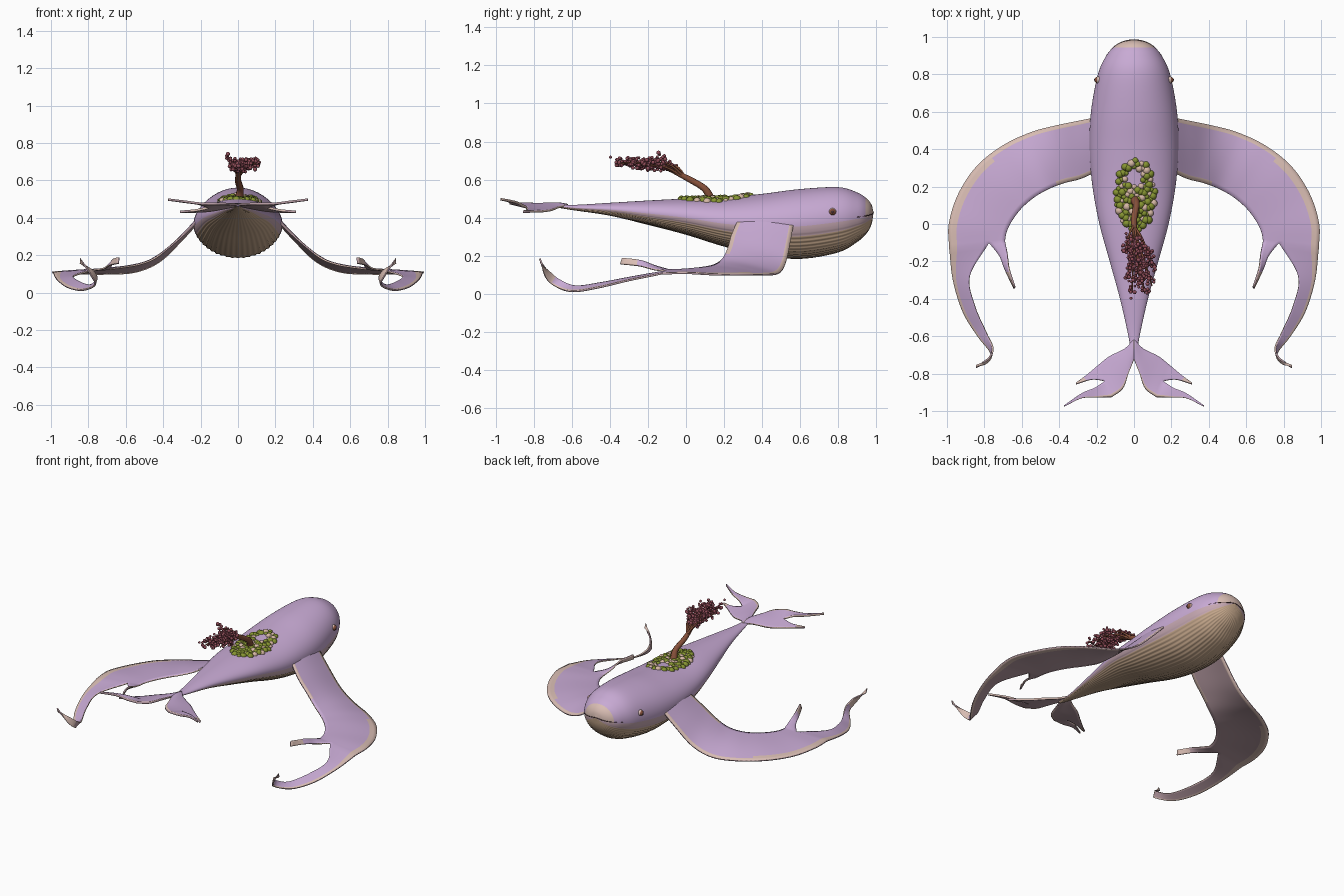
import bpy, bmesh, math, random
from mathutils import Vector, Matrix

random.seed(4)
if "Cube" in bpy.data.objects:
    bpy.data.objects.remove(bpy.data.objects["Cube"])


def material(name, r, g, b):
    lin = [((c / 255 + 0.055) / 1.055) ** 2.4 for c in (r, g, b)]
    m = bpy.data.materials.new(name)
    m.use_nodes = True
    m.diffuse_color = (*lin, 1)
    m.node_tree.nodes["Principled BSDF"].inputs["Base Color"].default_value = (*lin, 1)
    return m


LILAC = material("lilac skin", 200, 170, 212)
BLEND = material("mauve transition", 198, 168, 178)
TAN = material("tan belly", 198, 168, 140)
PALE = material("pale rim", 218, 190, 180)
UNDER = material("fin underside", 184, 156, 164)
GREEN = material("moss green", 134, 148, 50)
CREAM = material("cream blossom", 214, 184, 165)
BARK = material("bark brown", 134, 80, 58)
LEAF = material("dark red foliage", 146, 78, 90)
DARK = material("dark mouth", 70, 48, 52)


def finish(name, bm, mats, angle=50):
    me = bpy.data.meshes.new(name)
    bm.to_mesh(me)
    bm.free()
    for m in mats:
        me.materials.append(m)
    ob = bpy.data.objects.new(name, me)
    bpy.context.collection.objects.link(ob)
    bpy.ops.object.select_all(action='DESELECT')
    ob.select_set(True)
    bpy.context.view_layer.objects.active = ob
    bpy.ops.object.shade_smooth_by_angle(angle=math.radians(angle))
    return ob


def spline(pts, steps):
    """Catmull-Rom curve through tuples of any length."""
    p = [Vector(q) for q in pts]
    p = [2 * p[0] - p[1]] + p + [2 * p[-1] - p[-2]]
    out = []
    for a, b, c, d in zip(p, p[1:], p[2:], p[3:]):
        for s in range(steps):
            t = s / steps
            out.append(0.5 * (2 * b + (c - a) * t + (2 * a - 5 * b + 4 * c - d) * t * t
                              + (3 * b - a - 3 * c + d) * t ** 3))
    return out + [p[-2]]


# Body stations: y, half width, top z, bottom z
STATIONS = [(-.72, .012, .476, .46), (-.6, .03, .467, .44), (-.4, .075, .478, .41),
            (-.2, .13, .49, .362), (0, .185, .50, .31), (.2, .222, .505, .248),
            (.4, .238, .525, .203), (.6, .23, .55, .183), (.8, .193, .56, .217),
            (.9, .148, .532, .272), (.95, .103, .50, .318), (.975, .057, .468, .365),
            (.985, .004, .43, .422)]
RINGS = spline(STATIONS, 6)


def ring_at(y):
    return min(RINGS, key=lambda r: abs(r[0] - y))


def back_z(x, y):
    _, w, top, bot = ring_at(y)
    return (top + bot) / 2 + (top - bot) / 2 * math.sqrt(max(0, 1 - (x / w) ** 2))


# Body with pleated throat and belly
SEG = 192
bm = bmesh.new()
rows = []
for y, w, top, bot in RINGS:
    row = []
    for k in range(SEG):
        a = math.tau * k / SEG
        low = min(1, 3 * max(0, -math.sin(a) - .2))
        r = 1 - .014 * low * (1 - math.cos(math.pi * k / 2))
        row.append(bm.verts.new((w * r * math.cos(a), y,
                                 (top + bot) / 2 + (top - bot) / 2 * r * math.sin(a))))
    rows.append(row)
for ra, rb in zip(rows, rows[1:]):
    for k in range(SEG):
        n = (k + 1) % SEG
        f = bm.faces.new((ra[k], rb[k], rb[n], ra[n]))
        s = math.sin(math.tau * (k + .5) / SEG)
        f.material_index = 0 if s > -.08 else 1 if s > -.34 else 2
        if f.calc_center_median().y > .945 and s > -.08:
            f.material_index = 3
bm.faces.new(rows[0])
bm.faces.new(rows[-1])
bmesh.ops.recalc_face_normals(bm, faces=bm.faces)
finish("body", bm, [LILAC, BLEND, TAN, PALE], 60)


def loft(bm, lead, trail, cols, pale, start=None):
    """Grid between two edge curves, continuing from a row of vertices if given."""
    if start:
        lead, trail = [start[0].co] + lead, [start[-1].co] + trail
    a, b = spline(lead, 6), spline(trail, 6)
    n = len(a) - 1
    grid = [start] if start else []
    for i in range(len(grid), n + 1):
        bow = 0 if start else .06 * (b[i] - a[i]).length * (1 - i / n)
        grid.append([bm.verts.new(a[i].lerp(b[i], j / cols)
                                  + Vector((0, 0, bow * math.sin(math.pi * j / cols))))
                     for j in range(cols + 1)])
    for i in range(n):
        for j in range(cols):
            f = bm.faces.new((grid[i][j], grid[i][j + 1], grid[i + 1][j + 1], grid[i + 1][j]))
            f.material_index = int(pale(i / n, j, cols))
    return grid[-1]


def forked_fin(name, blade, split, front, rear, rules, thick):
    """Mirrored fin: a blade that forks into a front and a rear lobe."""
    bm = bmesh.new()
    end = loft(bm, *blade, 14, rules[0])
    loft(bm, *front, split, rules[1], end[:split + 1])
    loft(bm, *rear, 14 - split, rules[2], end[split:])
    ob = finish(name, bm, [LILAC, PALE, UNDER, PALE])
    mir = ob.modifiers.new("mirror", 'MIRROR')
    mir.use_mirror_merge = False
    sol = ob.modifiers.new("thickness", 'SOLIDIFY')
    sol.thickness = thick
    sol.offset = 0
    sol.material_offset = 2
    sol.material_offset_rim = 1


# Pectoral fins: broad blade, long curling lobe and short inner finger
forked_fin(
    "pectoral_fins",
    ([(.20, .57, .39), (.30, .55, .28), (.42, .525, .165), (.55, .49, .11), (.70, .42, .10),
      (.84, .31, .10), (.94, .16, .10), (.99, 0, .108), (.988, -.13, .105)],
     [(.20, .28, .40), (.29, .24, .31), (.37, .22, .24), (.45, .19, .18), (.53, .145, .15),
      (.60, .085, .137), (.65, .02, .13), (.68, -.04, .126), (.69, -.09, .125)]),
    10,
    ([(.968, -.30, .07), (.915, -.47, .03), (.835, -.60, .012), (.765, -.69, .04),
      (.785, -.74, .09), (.845, -.768, .185)],
     [(.878, -.28, .088), (.85, -.44, .058), (.79, -.58, .04), (.755, -.665, .075),
      (.78, -.72, .12), (.845, -.758, .155)]),
    ([(.72, -.17, .128), (.69, -.24, .145), (.64, -.345, .155)],
     [(.677, -.16, .145), (.668, -.24, .175), (.638, -.335, .188)]),
    (lambda t, j, c: j < 1 + (t > .55) or (j == c - 1 and t < .3),
     lambda t, j, c: j < 2 or t > .72,
     lambda t, j, c: t > .7),
    .009)

# Tail flukes, each forked in two
forked_fin(
    "tail_flukes",
    ([(0, -.62, .466), (.05, -.668, .455), (.13, -.708, .44), (.19, -.755, .433)],
     [(0, -.72, .470), (.03, -.80, .472), (.06, -.88, .474), (.12, -.925, .476)]),
    7,
    ([(.25, -.805, .432), (.31, -.85, .43)], [(.225, -.832, .44), (.31, -.857, .432)]),
    ([(.21, -.875, .474), (.28, -.905, .484), (.375, -.97, .497)],
     [(.20, -.928, .476), (.28, -.932, .486), (.372, -.976, .497)]),
    (lambda t, j, c: j == c - 1,
     lambda t, j, c: t > .6,
     lambda t, j, c: j == c - 1),
    .012)


def tube(name, paths, radius, mat):
    """Tapered round tubes; each path point is x, y, z, relative radius."""
    cu = bpy.data.curves.new(name, 'CURVE')
    cu.dimensions = '3D'
    cu.bevel_depth = radius
    cu.bevel_resolution = 2
    cu.use_fill_caps = True
    for path in paths:
        pts = spline(path, 5)
        sp = cu.splines.new('POLY')
        sp.points.add(len(pts) - 1)
        for p, q in zip(sp.points, pts):
            p.co = (q[0], q[1], q[2], 1)
            p.radius = q[3]
        sp.use_smooth = True
    cu.materials.append(mat)
    bpy.context.collection.objects.link(bpy.data.objects.new(name, cu))


def blobs(name, items, mats, detail):
    """Clusters of little balls; each item is position, radius, material slot."""
    bm = bmesh.new()
    for pos, r, slot in items:
        got = bmesh.ops.create_icosphere(bm, subdivisions=detail, radius=r,
                                         matrix=Matrix.Translation(pos))
        for f in {f for v in got["verts"] for f in v.link_faces}:
            f.material_index = slot
    finish(name, bm, mats, 80)


# Mouth line and eyes
mouth = [(-ring_at(y)[1], ring_at(y)[0], z, 1) for y, z in ((.9, .402), (.95, .41), (.975, .417))]
mouth += [(0, .985, .426, 1)] + [(-x, y, z, r) for x, y, z, r in reversed(mouth)]
tube("mouth_line", [mouth], .0025, DARK)
for part, x, r, mat in (("eyelids", .188, .02, PALE), ("eyes", .194, .0175, BARK),
                        ("pupils", .204, .0095, DARK)):
    blobs(part, [(Vector((s * x, .77, .43)), r, 0) for s in (-1, 1)], [mat], 3)

# Moss bed on the back
moss = []
for n in range(115):
    a, d = n * 2.39996, math.sqrt((n + .5) / 115)
    x, y = .008 + .105 * d * math.cos(a), .155 + .19 * d * math.sin(a)
    if math.hypot(x, (y - .25) * .7) < .035:
        continue
    moss.append((Vector((x, y, back_z(x, y) - .004)), random.uniform(.013, .023),
                 int(random.random() < .2)))
blobs("moss_bed", moss, [GREEN, CREAM], 2)

# Windswept tree: trunk, branches and foliage
tube("tree_trunk", [[(0, .135, .485, 1.4), (.012, .10, .55, 1), (0, .02, .60, .9),
                     (.005, -.08, .65, .6)]], .019, BARK)
branches, leaves = [], []
for n in range(13):
    u = (n + .5) / 13
    side = (n * 5) % 13 / 6 - 1
    end = Vector((.03 + .08 * side, -.13 - .25 * u, .69 + .015 * random.uniform(-1, 1)))
    start = Vector((.003, -.08 * u, .61 + .04 * u))
    mid = start.lerp(end, .5) + Vector((0, .02, .015))
    branches.append([(*start, 1), (*mid, .7), (*end, .4)])
    for k in range(26):
        t = random.uniform(.42, 1.03)
        p = start.lerp(end, t) + Vector((random.gauss(0, .01), random.gauss(0, .013),
                                         .014 + random.gauss(0, .011)))
        leaves.append((p, random.uniform(.007, .0115), 0))
tube("tree_branches", branches, .008, BARK)
blobs("tree_foliage", leaves, [LEAF], 2)
